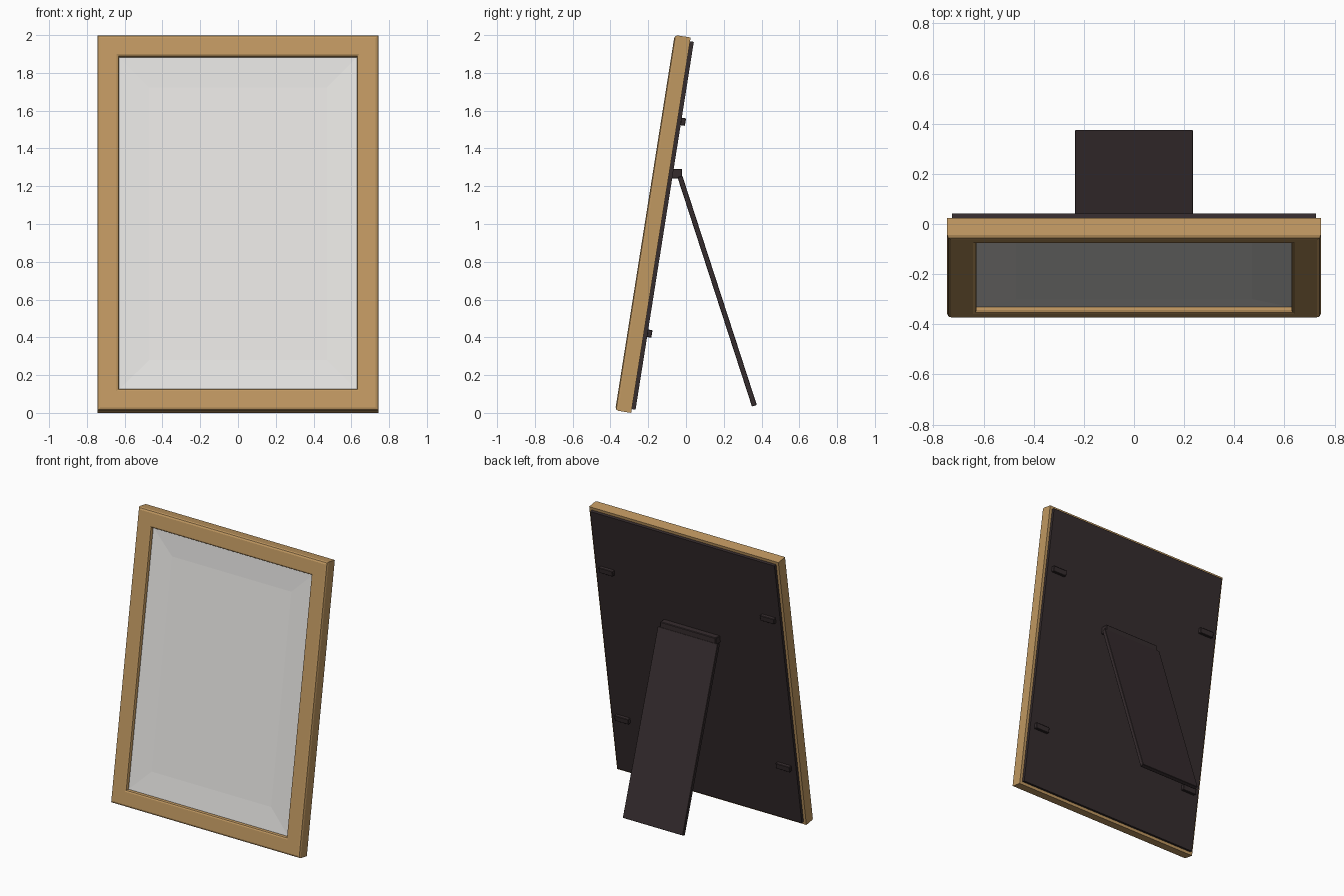
import bpy, bmesh, math
from mathutils import Matrix

if "Cube" in bpy.data.objects:
    bpy.data.objects.remove(bpy.data.objects["Cube"])

TILT = Matrix.Translation((0, -0.29, 0)) @ Matrix.Rotation(math.radians(-9), 4, 'X')
W, H = 0.745, 2.012   # half width and height of the frame


def material(name, rgb):
    m = bpy.data.materials.new(name)
    m.diffuse_color = (*rgb, 1)
    m.use_nodes = True
    m.node_tree.nodes["Principled BSDF"].inputs["Base Color"].default_value = m.diffuse_color
    return m


WOOD = material("oak_wood", (0.53, 0.315, 0.12))
CARD = material("pale_grey_card", (0.79, 0.78, 0.76))
DARK = material("dark_brown_board", (0.036, 0.025, 0.027))


def finish(name, bm, mat, matrix):
    bmesh.ops.recalc_face_normals(bm, faces=bm.faces)
    me = bpy.data.meshes.new(name)
    bm.to_mesh(me)
    bm.free()
    me.materials.append(mat)
    me.transform(matrix)
    ob = bpy.data.objects.new(name, me)
    bpy.context.collection.objects.link(ob)
    return ob


def rings(bm, profile):
    """One rectangle of verts per (inset, depth) point."""
    out = []
    for i, d in profile:
        out.append([bm.verts.new(p) for p in ((-W + i, d, i), (W - i, d, i),
                                              (W - i, d, H - i), (-W + i, d, H - i))])
    return out


def bridge(bm, a, b):
    for k in range(4):
        n = (k + 1) % 4
        bm.faces.new((a[k], a[n], b[n], b[k]))


def box(name, lo, hi, mat, matrix, bevel=0.0):
    bm = bmesh.new()
    bmesh.ops.create_cube(bm, size=1)
    for v in bm.verts:
        v.co = [(l + h) / 2 + c * (h - l) for l, h, c in zip(lo, hi, v.co)]
    if bevel:
        bmesh.ops.bevel(bm, geom=list(bm.edges), offset=bevel, segments=1, affect='EDGES')
    return finish(name, bm, mat, matrix)


# Mitred wooden frame: moulding profile swept around the rectangle
F = -0.086
prof = [(0, 0), (0, F + 0.016), (0.005, F + 0.005), (0.016, F), (0.103, F),
        (0.112, F + 0.004), (0.116, F + 0.013), (0.116, 0)]
bm = bmesh.new()
r = rings(bm, prof)
for k in range(len(r)):
    bridge(bm, r[k], r[(k + 1) % len(r)])
finish("frame_moulding", bm, WOOD, TILT)

# Mat with a shallow inward slope, and the picture area
bm = bmesh.new()
r = rings(bm, [(0.112, -0.005), (0.112, -0.061), (0.275, -0.053)])
bridge(bm, r[0], r[1])
bridge(bm, r[1], r[2])
bm.faces.new(r[2])
bm.faces.new(r[0])
finish("mat_and_picture", bm, CARD, TILT)

# Backing board
box("backing_board", (-0.725, -0.004, 0.02), (0.725, 0.02, H - 0.02), DARK, TILT)

# Four retaining clips
for s in (-1, 1):
    for u in (0.41, 1.545):
        a, b = sorted((s * 0.58, s * 0.69))
        box("retaining_clip", (a, 0.018, u), (b, 0.043, u + 0.04), DARK, TILT, 0.003)

# Hinge block and easel leg
box("hinge_block", (-0.22, -0.085, 1.24), (0.22, -0.02, 1.292), DARK, Matrix(), 0.004)
LEG = Matrix.Translation((0, 0.362, 0.038)) @ Matrix.Rotation(math.radians(18), 4, 'X')
box("easel_leg", (-0.236, -0.0135, 0), (0.236, 0.0135, 1.275), DARK, LEG, 0.002)
